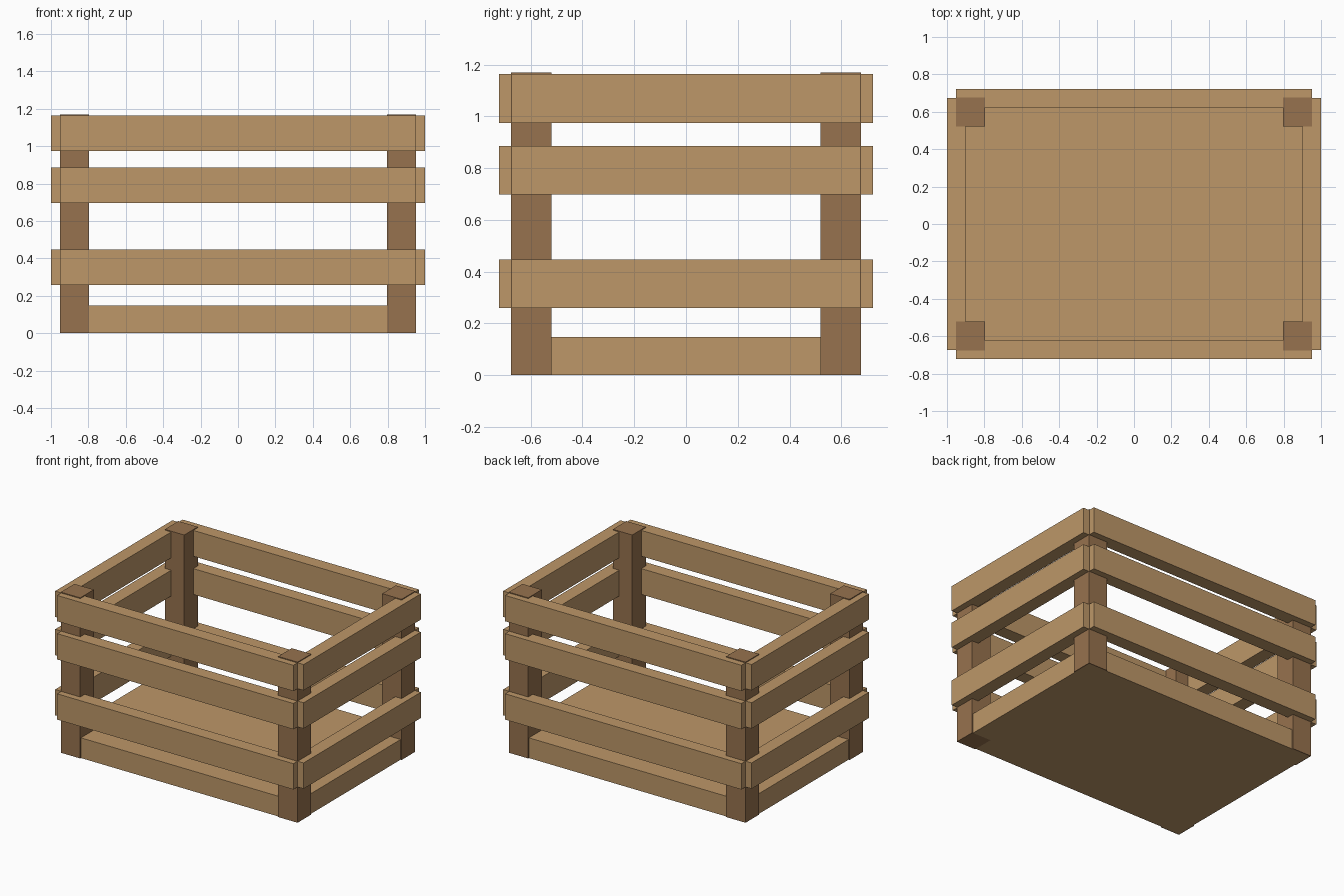
import bpy

cube = bpy.data.objects.get("Cube")
if cube:
    bpy.data.objects.remove(cube, do_unlink=True)


def material(name, rgb):
    mat = bpy.data.materials.new(name)
    mat.use_nodes = True
    mat.diffuse_color = (*rgb, 1)
    mat.node_tree.nodes["Principled BSDF"].inputs["Base Color"].default_value = (*rgb, 1)
    return mat


light_wood = material("light_wood", (0.51, 0.31, 0.14))
dark_wood = material("dark_wood", (0.31, 0.17, 0.077))


def box(name, x, y, z, mat):
    """Box spanning the (low, high) range given on each axis."""
    bpy.ops.mesh.primitive_cube_add(size=1, location=[sum(r) / 2 for r in (x, y, z)])
    obj = bpy.context.object
    obj.name = name
    obj.scale = [r[1] - r[0] for r in (x, y, z)]
    bpy.ops.object.transform_apply(location=False, rotation=False, scale=True)
    obj.data.materials.append(mat)
    return obj


def span(side, inner, outer):
    """Range on the positive or negative side of the centre."""
    return tuple(sorted((side * inner, side * outer)))


POST_X, POST_Y = 0.953, 0.676

# Floor slab, slightly inside the post faces
box("floor", (-0.945, 0.945), (-0.668, 0.668), (0, 0.147), light_wood)

# Corner posts
for sx, x_name in ((1, "left"), (-1, "right")):
    for sy, y_name in ((1, "back"), (-1, "front")):
        box(f"{y_name}_{x_name}_post", span(sx, 0.797, POST_X),
            span(sy, 0.52, POST_Y), (0, 1.169), dark_wood)

# Three rows of slats around all four sides
for row, bottom in (("lower", 0.259), ("middle", 0.697), ("upper", 0.975)):
    height = (bottom, bottom + 0.188)
    for side, x_name, y_name in ((1, "left", "back"), (-1, "right", "front")):
        box(f"{row}_{y_name}_slat", (-POST_X + 0.002, POST_X - 0.002),
            span(side, 0.624, 0.722), height, light_wood)
        box(f"{row}_{x_name}_slat", span(side, 0.902, 1.0),
            (-POST_Y + 0.002, POST_Y - 0.002), height, light_wood)
